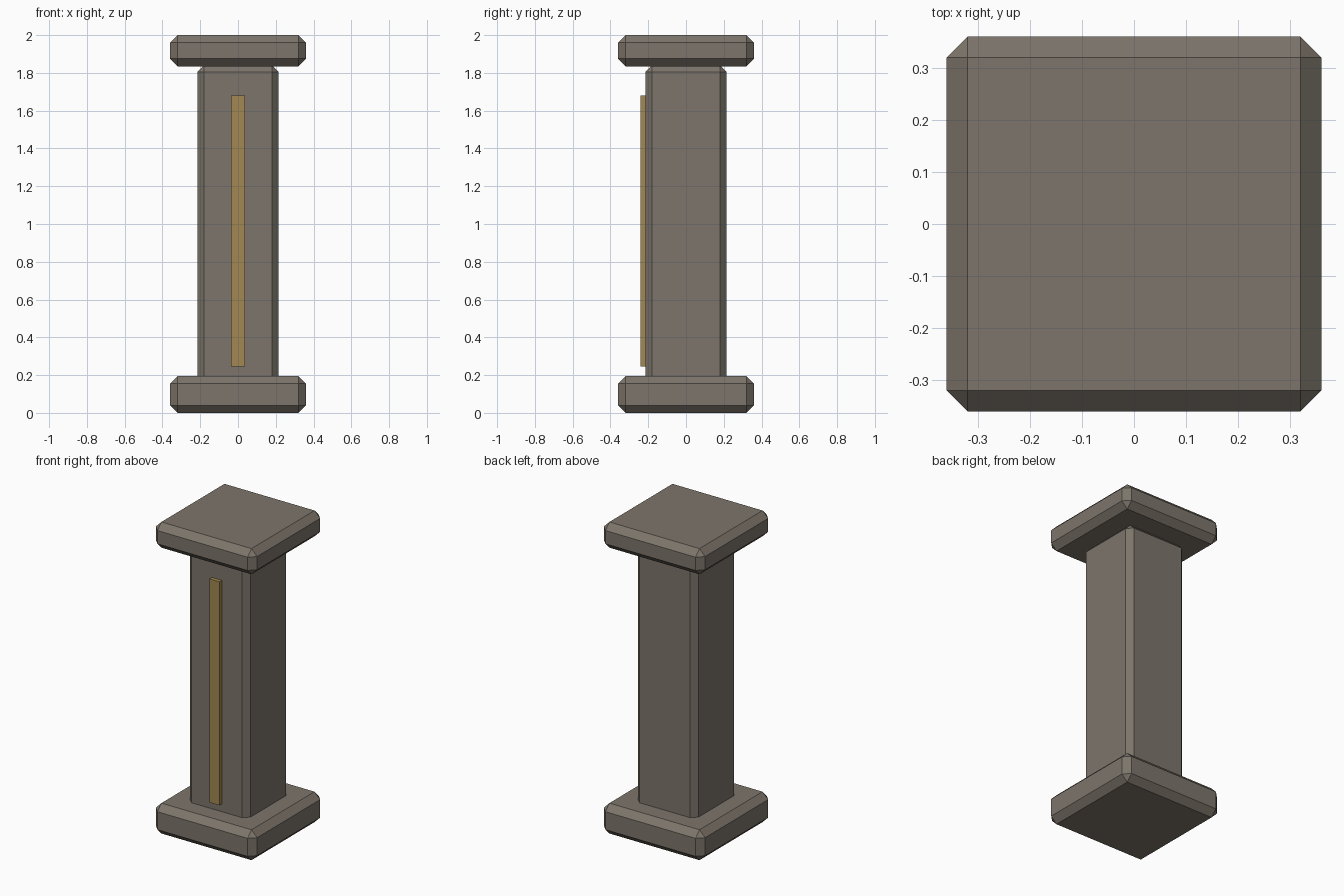
import bpy
import bmesh
from mathutils import Matrix

if "Cube" in bpy.data.objects:
    bpy.data.objects.remove(bpy.data.objects["Cube"], do_unlink=True)


def make_material(name, rgb):
    mat = bpy.data.materials.new(name)
    mat.use_nodes = True
    mat.diffuse_color = (*rgb, 1)
    mat.node_tree.nodes["Principled BSDF"].inputs["Base Color"].default_value = (*rgb, 1)
    return mat


def block(name, mat, size, centre, chamfer=0):
    """Box with optional single-segment chamfered edges."""
    bm = bmesh.new()
    bmesh.ops.create_cube(bm, size=1, matrix=Matrix.Diagonal((*size, 1)))
    if chamfer:
        bmesh.ops.bevel(bm, geom=bm.edges[:], offset=chamfer, segments=1,
                        affect='EDGES', profile=0.5)
    mesh = bpy.data.meshes.new(name)
    bm.to_mesh(mesh)
    bm.free()
    mesh.materials.append(mat)
    obj = bpy.data.objects.new(name, mesh)
    obj.location = centre
    bpy.context.collection.objects.link(obj)
    return obj


stone = make_material("warm grey stone", (0.205, 0.178, 0.147))
brass = make_material("dull brass", (0.36, 0.245, 0.085))

# Base slab, shaft and cap slab
block("base", stone, (0.72, 0.72, 0.195), (0, 0, 0.0975), 0.04)
block("shaft", stone, (0.43, 0.43, 1.68), (0, 0, 1.0), 0.035)
block("cap", stone, (0.72, 0.72, 0.165), (0, 0, 1.9175), 0.04)

# Inlay strip standing proud of the front face
block("front_strip", brass, (0.072, 0.03, 1.435), (0, -0.225, 0.9625))
